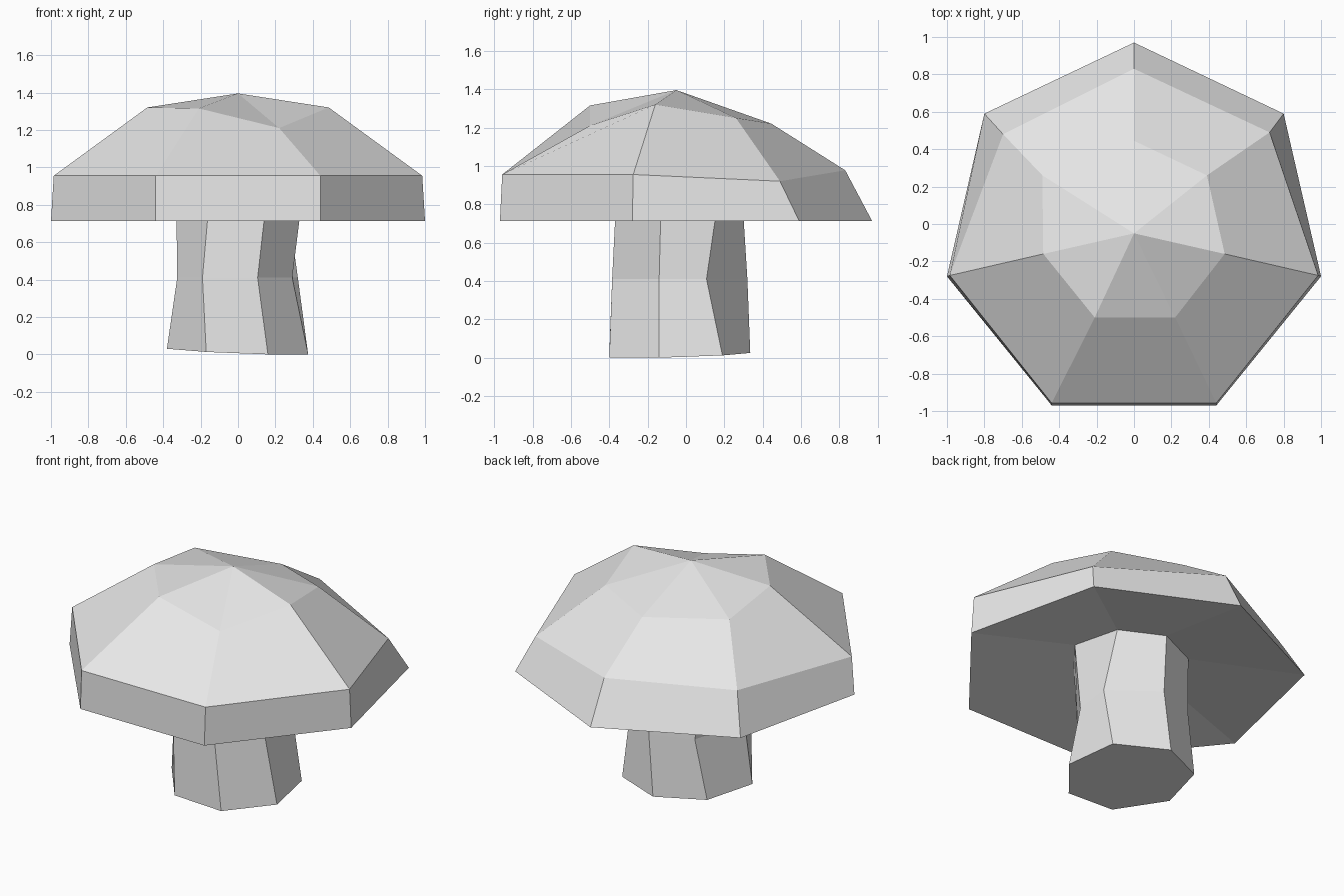
import bpy
import bmesh

if "Cube" in bpy.data.objects:
    bpy.data.objects.remove(bpy.data.objects["Cube"], do_unlink=True)

grey = bpy.data.materials.new("light grey")
grey.use_nodes = True
color = (0.8, 0.8, 0.8, 1)
grey.diffuse_color = color
grey.node_tree.nodes["Principled BSDF"].inputs["Base Color"].default_value = color


def loft(name, rings, tip=None, cap_bottom=False):
    """Bridge seven-sided rings with flat quads, closing the ends on request."""
    bm = bmesh.new()
    loops = [[bm.verts.new(p) for p in ring] for ring in rings]
    for low, high in zip(loops, loops[1:]):
        for i in range(len(low)):
            j = (i + 1) % len(low)
            bm.faces.new((low[i], low[j], high[j], high[i]))
    if tip:
        top = bm.verts.new(tip)
        last = loops[-1]
        for i in range(len(last)):
            bm.faces.new((last[i], last[(i + 1) % len(last)], top))
    if cap_bottom:
        bm.faces.new(loops[0][::-1])
    mesh = bpy.data.meshes.new(name)
    bm.to_mesh(mesh)
    bm.free()
    mesh.materials.append(grey)
    obj = bpy.data.objects.new(name, mesh)
    bpy.context.collection.objects.link(obj)
    return obj


# Rings run counter-clockwise from the front left corner
stem_foot = [(.16, -.40, 0), (.375, -.14, 0), (.32, .19, .012), (0, .335, .025),
             (-.29, .20, .03), (-.38, -.13, .03), (-.17, -.40, .013)]
stem_waist = [(.105, -.385, .41), (.29, -.14, .41), (.32, .107, .41), (.04, .32, .41),
              (-.22, .225, .41), (-.325, -.13, .41), (-.19, -.385, .41)]
stem_neck = [(.15, -.365, .81), (.34, -.13, .81), (.265, .165, .81), (0, .295, .81),
             (-.27, .17, .81), (-.33, -.13, .81), (-.155, -.365, .81)]
rim_low = [(.44, -.97, .713), (1, -.28, .713), (.8, .59, .713), (0, .97, .713),
           (-.8, .59, .713), (-1, -.28, .713), (-.44, -.97, .713)]
rim_high = [(.44, -.958, .955), (.985, -.275, .955), (.725, .49, .92), (0, .83, .977),
            (-.70, .48, .95), (-.985, -.275, .955), (-.44, -.958, .955)]
crown = [(.22, -.5, 1.21), (.485, -.16, 1.32), (.39, .26, 1.25), (0, .445, 1.22),
         (-.49, .26, 1.265), (-.485, -.16, 1.32), (-.21, -.5, 1.315)]

# Stem with a pinched waist
loft("stem", [stem_foot, stem_waist, stem_neck], cap_bottom=True)

# Cap: hollow underside, bevelled rim, domed crown
loft("cap", [stem_neck, rim_low, rim_high, crown], tip=(0, -.05, 1.395))
